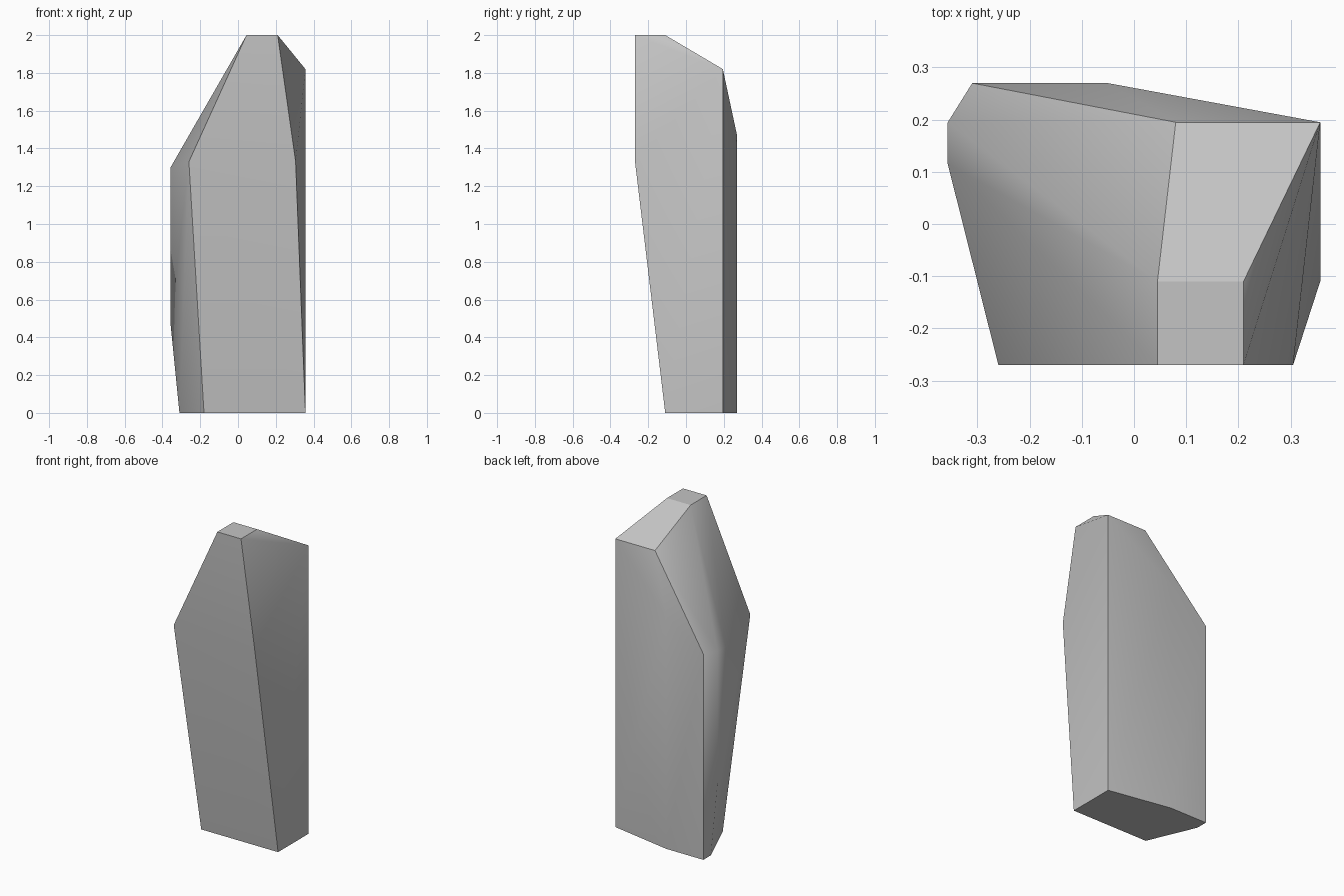
import bpy, bmesh, math

# Remove only the default cube
cube = bpy.data.objects.get("Cube")
if cube:
    bpy.data.objects.remove(cube, do_unlink=True)


def make_material(name, colour):
    mat = bpy.data.materials.new(name)
    mat.use_nodes = True
    mat.diffuse_color = colour
    mat.node_tree.nodes["Principled BSDF"].inputs["Base Color"].default_value = colour
    return mat


# Shared planes of the chiselled block
side, left = 0.357, -0.31
front, front_inset = -0.27, -0.11
back, back_inset = 0.27, 0.195
crown, ridge, shoulder = 2.0, 1.82, 1.3

corners = []


def ring(z, *points):
    """Add a set of corners at one height."""
    corners.extend((x, y, z) for x, y in points)


# Foot of the stone
ring(0, (-0.18, front_inset), (side, front_inset), (side, back_inset),
     (-0.05, back), (left, back), (left, back_inset))
# Chipped lower corner
ring(0.47, (-side, back_inset))
# Shoulders, front bulge and back bulge
ring(shoulder, (left, back), (-side, back_inset), (-side, 0.115))
ring(1.33, (-0.26, front), (0.305, front))
ring(1.47, (-0.05, back))
# Sloping cap and flat crown
ring(ridge, (0.08, back_inset), (side, back_inset))
ring(crown, (0.045, front), (0.21, front), (0.045, front_inset), (0.21, front_inset))

# Wrap the corners in a faceted skin
bm = bmesh.new()
for co in corners:
    bm.verts.new(co)
bmesh.ops.convex_hull(bm, input=bm.verts[:])
bmesh.ops.dissolve_limit(bm, angle_limit=math.radians(0.5),
                         verts=bm.verts[:], edges=bm.edges[:])
bmesh.ops.recalc_face_normals(bm, faces=bm.faces[:])
mesh = bpy.data.meshes.new("standing_stone")
bm.to_mesh(mesh)
bm.free()

stone = bpy.data.objects.new("standing_stone", mesh)
bpy.context.collection.objects.link(stone)
mesh.materials.append(make_material("stone_grey", (0.55, 0.55, 0.55, 1)))

# Soft sides with crisp ridges, flat cap
bpy.ops.object.select_all(action="DESELECT")
stone.select_set(True)
bpy.context.view_layer.objects.active = stone
bpy.ops.object.shade_smooth_by_angle(angle=math.radians(40))
for face in mesh.polygons:
    if abs(face.normal.z) > 0.8:
        face.use_smooth = False
